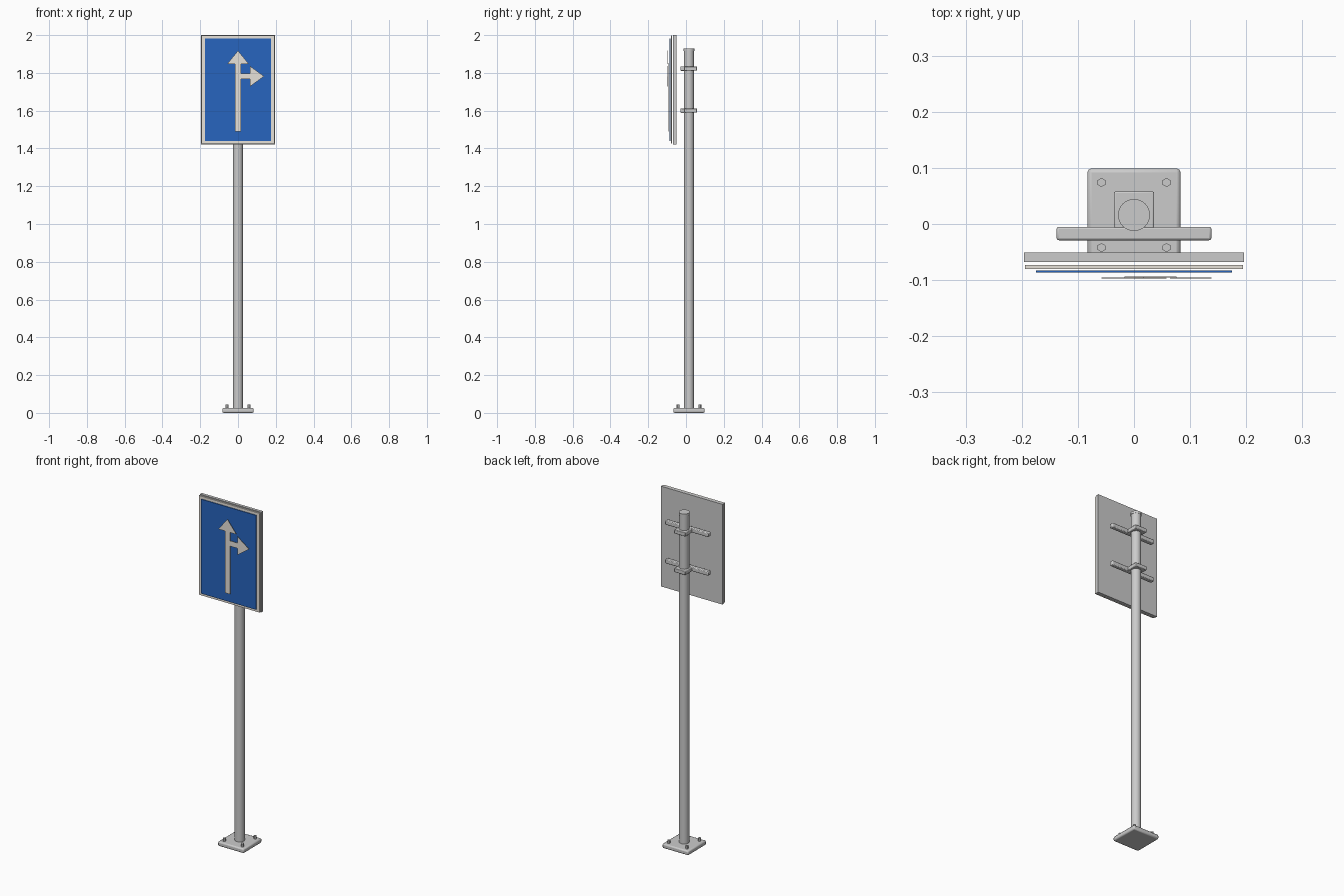
import bpy
import math

if "Cube" in bpy.data.objects:
    bpy.data.objects.remove(bpy.data.objects["Cube"])

POST_Y = 0.016
SIGN_Z = 1.711


def material(name, rgb):
    m = bpy.data.materials.new(name)
    m.diffuse_color = (*rgb, 1)
    m.use_nodes = True
    m.node_tree.nodes["Principled BSDF"].inputs["Base Color"].default_value = m.diffuse_color
    return m


white = material("white_paint", (0.80, 0.76, 0.70))
blue = material("blue_paint", (0.02, 0.13, 0.52))


def box(name, size, loc, bevel=0, mat=None):
    bpy.ops.mesh.primitive_cube_add(size=1, location=loc)
    o = bpy.context.object
    o.name = name
    o.scale = size
    bpy.ops.object.transform_apply(location=False, rotation=False, scale=True)
    if bevel:
        b = o.modifiers.new("bevel", 'BEVEL')
        b.width = bevel
        b.segments = 2
        bpy.ops.object.shade_smooth_by_angle(angle=math.radians(30))
    if mat:
        o.data.materials.append(mat)
    return o


def cylinder(name, radius, z0, z1, x=0, y=POST_Y, sides=32):
    bpy.ops.mesh.primitive_cylinder_add(vertices=sides, radius=radius, depth=z1 - z0,
                                        location=(x, y, (z0 + z1) / 2))
    o = bpy.context.object
    o.name = name
    if sides > 8:
        bpy.ops.object.shade_smooth_by_angle(angle=math.radians(30))
    return o


def triangle(name, points, y, depth, mat):
    # flat arrowhead extruded from a front outline
    n = len(points)
    verts = [(x, y, z) for x, z in points] + [(x, y + depth, z) for x, z in points]
    faces = [tuple(range(n)), tuple(reversed(range(n, 2 * n)))]
    faces += [(i, i + n, (i + 1) % n + n, (i + 1) % n) for i in range(n)]
    me = bpy.data.meshes.new(name)
    me.from_pydata(verts, [], faces)
    me.materials.append(mat)
    o = bpy.data.objects.new(name, me)
    bpy.context.collection.objects.link(o)
    return o


# base plate with four hex bolts
box("base_plate", (0.166, 0.166, 0.026), (0, POST_Y, 0.013), 0.007)
for sx in (-1, 1):
    for sy in (-1, 1):
        cylinder("base_bolt", 0.008, 0.02, 0.044, sx * 0.058, POST_Y + sy * 0.058, 6)

# post and cap
cylinder("post", 0.0265, 0.02, 1.92)
cylinder("post_cap", 0.0285, 1.917, 1.93)

# clamps around the post and cross bars behind the sign
for z in (1.823, 1.60):
    box("clamp", (0.072, 0.084, 0.022), (0, POST_Y, z), 0.003)
    box("cross_bar", (0.276, 0.024, 0.024), (0, -0.017, z), 0.004)

# layered sign panel
box("sign_back", (0.392, 0.017, 0.578), (0, -0.0595, SIGN_Z))
box("sign_border", (0.388, 0.007, 0.572), (0, -0.0765, SIGN_Z), mat=white)
box("sign_face", (0.350, 0.004, 0.544), (0, -0.0845, SIGN_Z), mat=blue)

# arrow stems and heads
box("arrow_stem", (0.033, 0.002, 0.364), (0, -0.0945, 1.671), mat=white)
box("arrow_branch", (0.060, 0.002, 0.031), (0.046, -0.0945, 1.782), mat=white)
triangle("arrow_head_up", [(-0.058, 1.846), (0.058, 1.846), (0, 1.918)], -0.097, 0.002, white)
triangle("arrow_head_right", [(0.064, 1.728), (0.138, 1.782), (0.064, 1.836)], -0.097, 0.002, white)
